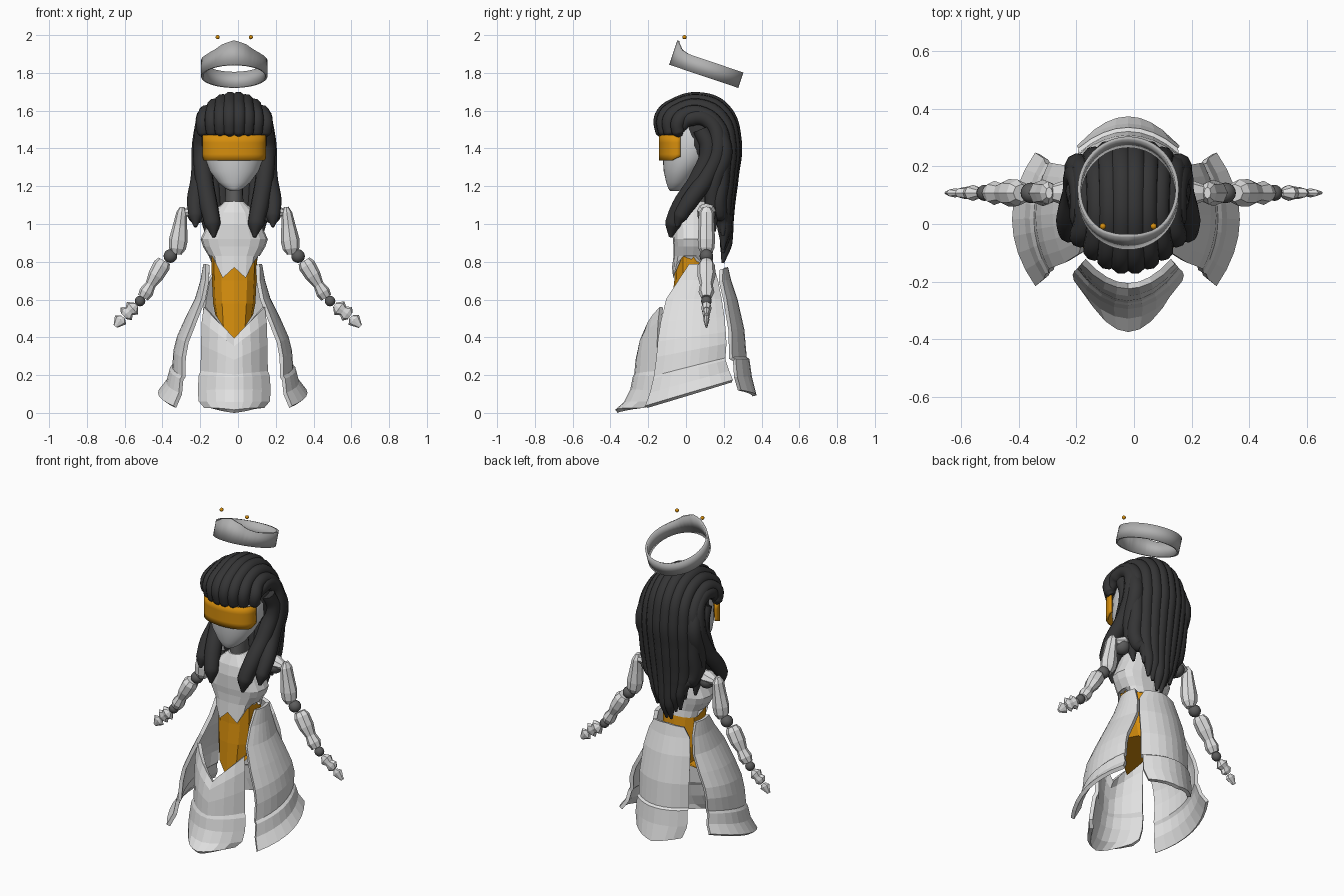
import bpy, bmesh, math
from mathutils import Vector, Matrix

if "Cube" in bpy.data.objects:
    bpy.data.objects.remove(bpy.data.objects["Cube"])

CX = -0.02  # body axis


def mat(name, r, g, b):
    m = bpy.data.materials.new(name)
    m.diffuse_color = (r, g, b, 1)
    m.use_nodes = True
    m.node_tree.nodes["Principled BSDF"].inputs["Base Color"].default_value = m.diffuse_color
    return m


WHITE = mat("white_armour", .74, .74, .74)
FACE = mat("pale_face", .62, .63, .64)
HAIR = mat("dark_hair", .035, .035, .036)
JOINT = mat("joint_grey", .11, .11, .11)
STEEL = mat("halo_grey", .44, .44, .44)
GOLD = mat("gold", .67, .27, .004)


def make(name, bm, m, smooth=None, solid=0):
    """Turn a bmesh into an object, with optional shell thickness."""
    bmesh.ops.recalc_face_normals(bm, faces=bm.faces)
    me = bpy.data.meshes.new(name)
    bm.to_mesh(me)
    bm.free()
    me.materials.append(m)
    ob = bpy.data.objects.new(name, me)
    bpy.context.collection.objects.link(ob)
    if solid:
        mod = ob.modifiers.new("shell", 'SOLIDIFY')
        mod.thickness, mod.offset = solid, 0
    if smooth:
        bpy.ops.object.select_all(action='DESELECT')
        ob.select_set(True)
        bpy.context.view_layer.objects.active = ob
        bpy.ops.object.shade_smooth_by_angle(angle=math.radians(smooth))
    return ob


def skin(rings, closed=True, caps=True):
    """Bridge rows of points into a surface."""
    bm = bmesh.new()
    vs = [[bm.verts.new(p) for p in r] for r in rings]
    n = len(vs[0])
    for a, b in zip(vs, vs[1:]):
        for i in range(n if closed else n - 1):
            j = (i + 1) % n
            bm.faces.new((a[i], a[j], b[j], b[i]))
    if caps and closed:
        bm.faces.new(vs[0])
        bm.faces.new(vs[-1])
    return bm


def body(rows, n=24, power=1.0, hem=None):
    """Loft of (z, half width, front y, back y); hem(x, y) sets the last row's z."""
    rings = []
    for k, (z, hx, yf, yb) in enumerate(rows):
        ring = []
        for i in range(n):
            a = 2 * math.pi * i / n
            c, s = math.cos(a), math.sin(a)
            x = hx * math.copysign(abs(c) ** power, c)
            y = (yf + yb) / 2 + (yb - yf) / 2 * math.copysign(abs(s) ** power, s)
            ring.append((CX + x, y, hem(x, y) if hem and k == len(rows) - 1 else z))
        rings.append(ring)
    return skin(rings)


def limb(name, p0, p1, prof, m=WHITE, n=8):
    """Faceted spindle from p0 to p1 with (t, radius in xz, radius in y)."""
    p0, p1 = Vector(p0), Vector(p1)
    d = (p1 - p0).normalized()
    side, up = Vector((0, 1, 0)).cross(d).normalized(), Vector((0, 1, 0))
    rings = [[p0.lerp(p1, t) + side * rx * math.cos(2 * math.pi * i / n) + up * ry * math.sin(2 * math.pi * i / n)
              for i in range(n)] for t, rx, ry in prof]
    return make(name, skin(rings), m)


def ball(name, p, r, m):
    bm = bmesh.new()
    bmesh.ops.create_uvsphere(bm, u_segments=16, v_segments=10, radius=r, matrix=Matrix.Translation(p))
    return make(name, bm, m, 60)


def strand(name, pts, width):
    """Hair tube through (x, y, z, relative radius) points."""
    cu = bpy.data.curves.new(name, 'CURVE')
    cu.dimensions, cu.bevel_depth, cu.bevel_resolution = '3D', width, 3
    cu.resolution_u, cu.use_fill_caps = 8, True
    sp = cu.splines.new('BEZIER')
    sp.bezier_points.add(len(pts) - 1)
    for b, p in zip(sp.bezier_points, pts):
        b.co, b.radius = (CX + p[0], p[1], p[2]), p[3]
        b.handle_left_type = b.handle_right_type = 'AUTO'
    tmp = bpy.data.objects.new("tmp", cu)
    bm = bmesh.new()
    bm.from_mesh(bpy.data.meshes.new_from_object(tmp))
    bpy.data.objects.remove(tmp)
    make(name, bm, HAIR, 60)


# Halo: tilted band with a stepped crest at the front
rows = [[], []]
for i in range(48):
    a = 2 * math.pi * i / 48
    d = abs((a - 1.5 * math.pi + math.pi) % (2 * math.pi) - math.pi)
    crest = .05 - .05 * d if d < .45 else .018 if d < .62 else max(0, .01 - .03 * (d - .62))
    for k, h in enumerate((0, .086 + crest)):
        rows[k].append((.17 * math.cos(a), .187 * math.sin(a), h))
halo = make("halo", skin(rows, caps=False), STEEL, 20, .012)
halo.location = (CX, .0935, 1.782)
halo.rotation_euler.x = math.radians(-18.6)
for s in (-1, 1):
    ball("halo_bead", (CX + .088 * s, -.008, 1.989), .011, GOLD)

# Head, neck and visor
make("head", body([(1.175, .02, -.085, -.04), (1.19, .05, -.095, -.01), (1.22, .085, -.105, .03),
                   (1.28, .13, -.118, .08), (1.36, .16, -.124, .16), (1.45, .165, -.12, .2),
                   (1.54, .145, -.09, .2), (1.61, .09, -.02, .16)], 32), FACE, 60)
make("neck", body([(1.25, .045, -.01, .1), (1.04, .05, -.03, .12)], 16), JOINT, 40)
rows = [[], [], [], []]
for i in range(33):
    a = (i / 16 - 1) * math.pi / 2
    e = max(0, abs(i / 16 - 1) - .8) * .1
    for k, z in enumerate((1.336 + e, 1.37, 1.43, 1.472 - e / 4)):
        rows[k].append((CX + .162 * math.sin(a), -.03 - .105 * max(0, math.cos(a)) ** .75, z))
make("visor", skin(rows, closed=False), GOLD, 40, .014)

# Hair: scalp cap, thick strands swept front to back, side locks
bm = bmesh.new()
bmesh.ops.create_uvsphere(bm, u_segments=24, v_segments=14, radius=1,
                          matrix=Matrix.Translation((CX, .1, 1.46)) @ Matrix.Diagonal((.178, .17, .205, 1)))
make("scalp", bm, HAIR, 60)
for i in range(8):
    t = i / 3.5 - 1
    q = t * t
    tip = .79 + .15 * q + (.03 if i in (2, 5) else 0)
    strand("hair_strand", [
        (.16 * t, -.122 + .09 * q, 1.464, .35), (.163 * t, -.13 + .09 * q, 1.485, .85),
        (.165 * t, -.13 + .09 * q, 1.57 - .03 * q, 1), (.152 * t, -.05 + .05 * q, 1.635 - .055 * q, 1),
        (.148 * t, .08, 1.66 - .075 * q, 1), (.155 * t, .2 - .03 * q, 1.605 - .09 * q, 1),
        (.165 * t, .256 - .06 * q, 1.44 - .03 * q, 1.05), (.162 * t, .238 - .05 * q, 1.25, 1.1),
        (.14 * t, .215 - .04 * q, 1.06, 1.1), (.115 * t, .212 - .02 * q, tip + .1, .85),
        (.11 * t, .195, tip, .2)], .04)
for s in (-1, 1):
    strand("outer_lock", [(.165 * s, -.035, 1.49, .4), (.162 * s, .02, 1.555, 1), (.162 * s, .12, 1.545, 1),
                          (.178 * s, .17, 1.42, 1.1), (.182 * s, .11, 1.25, 1.15), (.205 * s, .02, 1.12, 1.1),
                          (.205 * s, -.03, 1.04, .9), (.205 * s, -.05, .985, .2)], .042)
    strand("inner_lock", [(.165 * s, .08, 1.5, 1), (.17 * s, .12, 1.4, 1.1), (.16 * s, .07, 1.25, 1.1),
                          (.135 * s, -.025, 1.1, 1.1), (.115 * s, -.068, 1.0, 1), (.108 * s, -.082, .93, .2)], .044)
    strand("rear_lock", [(.16 * s, .17, 1.5, 1), (.175 * s, .2, 1.38, 1.1), (.17 * s, .15, 1.22, 1.1),
                         (.155 * s, .14, 1.08, 1), (.15 * s, .15, .96, .2)], .042)


# Torso: white chest with zigzag hem over a gold waist that ends in a point
def chest_hem(x, y):
    x = abs(x)
    if y > .06:
        return .79
    return .77 - .055 * x / .06 if x < .061 else .715 + .12 * (x - .06) / .06


make("chest", body([(1.12, .05, -.03, .11), (1.06, .12, -.06, .14), (1.0, .14, -.072, .15), (.92, .178, -.07, .15),
                    (.88, .165, -.066, .145), (.83, .135, -.066, .14), (.75, .125, -.074, .145)],
                   16, .75, chest_hem), WHITE)
make("gold_waist", body([(.86, .122, -.056, .135), (.7, .118, -.062, .155), (.58, .112, -.075, .17),
                         (.42, .1, -.085, .18)], 12, .8, lambda x, y: .37 + 1.5 * abs(x)), GOLD)

# Arms with ball joints
for s in (-1, 1):
    def P(x, z, y=.108):
        return (s * x + CX * min(1, max(0, (.66 - x) / .2)), y, z)
    ball("shoulder_joint", P(.2, 1.05), .048, JOINT)
    limb("shoulder_guard", P(.15, 1.08), P(.26, 1.06), [(0, .03, .04), (.5, .04, .05), (1, .02, .03)])
    limb("upper_arm", P(.275, 1.09), P(.305, .84),
         [(0, .012, .02), (.12, .028, .04), (.4, .038, .042), (.7, .05, .046), (.88, .045, .042), (1, .025, .025)])
    ball("elbow_joint", P(.338, .83), .036, JOINT)
    limb("forearm", P(.37, .805), P(.485, .61),
         [(0, .034, .03), (.12, .046, .046), (.4, .042, .048), (.65, .028, .034), (.85, .038, .042), (1, .03, .028)])
    ball("wrist_joint", P(.503, .592), .028, JOINT)
    limb("palm", P(.525, .572), P(.6, .513),
         [(0, .014, .014), (.3, .045, .028), (.55, .028, .022), (.8, .045, .02), (1, .022, .012)])
    limb("fingers", P(.604, .508), P(.648, .458), [(0, .014, .01), (.3, .038, .016), (1, .012, .006)])


# Skirt: four curved panels; rows are (out, z, edge a, edge b, sag, tilt, rise)
def panel(name, rows, place, n=8):
    rings = []
    for out, z, a, b, sag, tilt, rise in rows:
        ring = []
        for i in range(n + 1):
            u = 2 * i / n - 1
            lat = a + (b - a) * i / n
            ring.append(place(lat, out - sag * u * u, z + tilt * (b - a) / 2 * u + rise * abs(u)))
        rings.append(ring)
    return make(name, skin(rings, closed=False), WHITE, None, .022)


SIDE = [(.145, .785, .02, .14, .012, 0, 0), (.16, .70, -.035, .165, .025, 0, 0), (.19, .60, -.1, .185, .035, 0, 0),
        (.245, .49, -.13, .2, .042, .08, 0), (.285, .40, -.145, .207, .042, .14, 0),
        (.303, .33, -.152, .21, .045, .2, 0), (.31, .24, -.165, .205, .05, .26, 0),
        (.325, .225, -.168, .207, .055, .26, 0), (.342, .16, -.185, .225, .065, .28, 0),
        (.387, .10, -.21, .245, .08, .3, 0)]
for s in (-1, 1):
    panel("side_skirt", SIDE, lambda l, o, z: (CX - .008 + s * o, l, z))


def wide(rows):
    return [(o, z, -h, h, sag, 0, rise) for o, z, h, sag, rise in rows]


panel("back_skirt", wide([(.212, .77, .10, .025, -.01), (.228, .70, .135, .045, 0), (.262, .60, .155, .055, 0),
                          (.298, .44, .165, .065, 0), (.312, .29, .168, .075, 0), (.326, .28, .168, .07, 0),
                          (.338, .19, .172, .075, 0), (.363, .09, .15, .08, .03)]),
      lambda l, o, z: (CX + l, o, z))
panel("front_skirt", wide([(.215, .39, .155, .085, .17), (.24, .35, .165, .1, .13), (.256, .28, .168, .11, .08),
                           (.264, .2, .17, .115, .02), (.272, .185, .18, .115, .01), (.285, .12, .185, .115, 0),
                           (.32, .05, .18, .13, .01), (.368, .008, .15, .15, .02)]),
      lambda l, o, z: (CX + l, -o, z))
